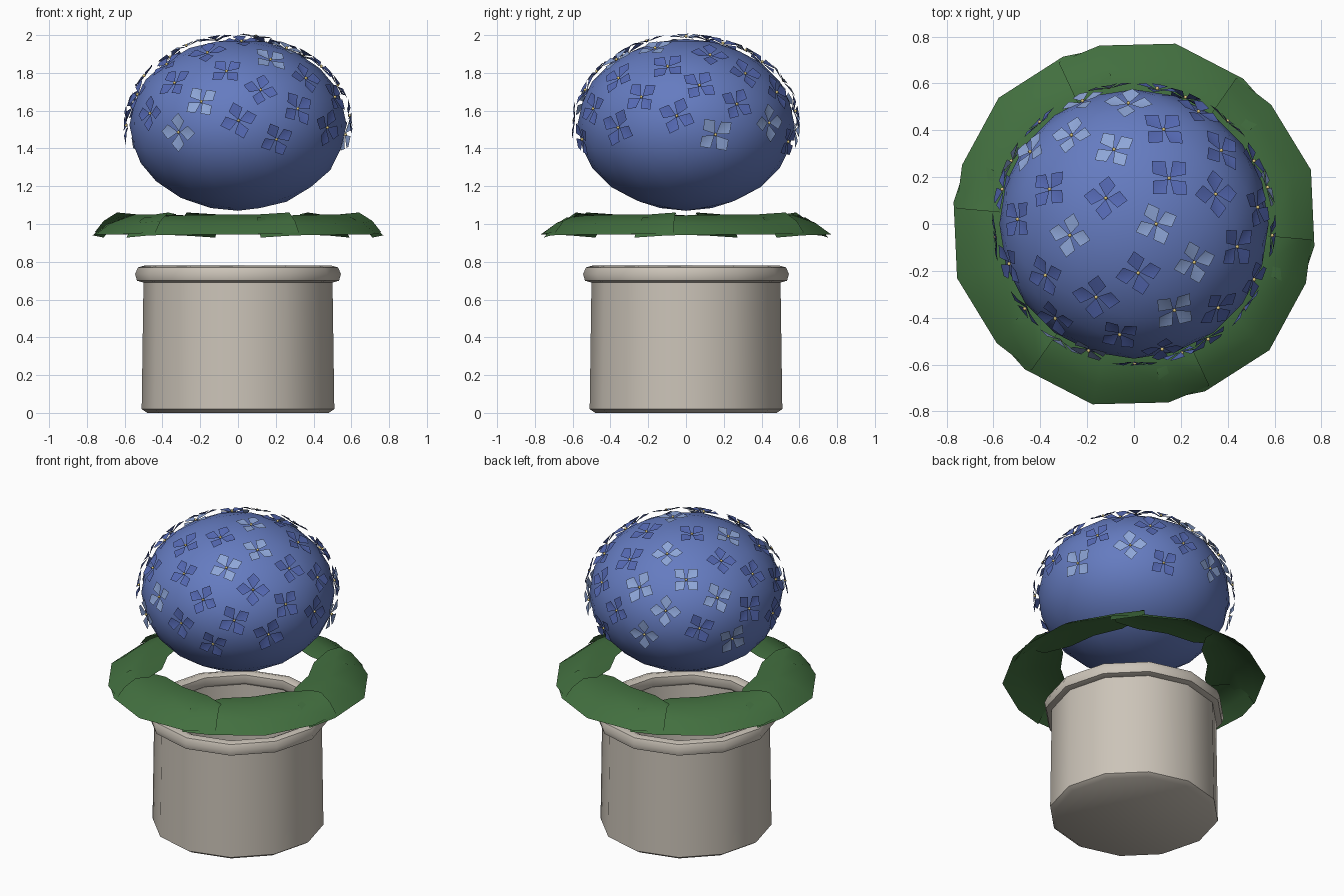
import bpy, bmesh, math, random
from mathutils import Vector, Matrix

if "Cube" in bpy.data.objects:
    bpy.data.objects.remove(bpy.data.objects["Cube"])

random.seed(4)


def mat(name, rgb):
    m = bpy.data.materials.new(name)
    m.diffuse_color = (*rgb, 1)
    m.use_nodes = True
    m.node_tree.nodes["Principled BSDF"].inputs["Base Color"].default_value = m.diffuse_color
    return m


STONE = mat("pale stone", (0.60, 0.55, 0.48))
GREEN = mat("leaf green", (0.055, 0.16, 0.05))
BLUE = mat("bloom blue", (0.13, 0.20, 0.53))
DEEP = mat("petal blue", (0.09, 0.14, 0.45))
LIGHT = mat("petal light blue", (0.27, 0.38, 0.68))
YELLOW = mat("floret yellow", (0.75, 0.60, 0.22))


def finish(name, bm, mats, angle=50, recalc=True):
    if recalc:
        bmesh.ops.recalc_face_normals(bm, faces=bm.faces)
    me = bpy.data.meshes.new(name)
    bm.to_mesh(me)
    bm.free()
    for m in mats:
        me.materials.append(m)
    ob = bpy.data.objects.new(name, me)
    bpy.context.collection.objects.link(ob)
    bpy.ops.object.select_all(action='DESELECT')
    ob.select_set(True)
    bpy.context.view_layer.objects.active = ob
    bpy.ops.object.shade_smooth_by_angle(angle=math.radians(angle))
    return ob


def lathe(name, profile, sides, m, closed=False):
    """Revolve (radius, z) points; an open profile gets capped at both ends."""
    bm = bmesh.new()
    rings = [[bm.verts.new((r * math.cos(2 * math.pi * k / sides),
                            r * math.sin(2 * math.pi * k / sides), z))
              for k in range(sides)] for r, z in profile]
    pairs = list(zip(rings, rings[1:]))
    if closed:
        pairs.append((rings[-1], rings[0]))
    for a, b in pairs:
        for k in range(sides):
            j = (k + 1) % sides
            bm.faces.new((a[k], a[j], b[j], b[k]))
    if not closed:
        bm.faces.new(rings[0])
        bm.faces.new(rings[-1])
    return finish(name, bm, [m])


# Hollow pot and its rounded rim
lathe("pot", [(0.48, 0), (0.51, 0.02), (0.50, 0.72), (0.47, 0.72), (0.47, 0.06)], 12, STONE)
lathe("pot_rim", [(0.50, 0.69), (0.535, 0.70), (0.545, 0.735), (0.53, 0.77),
                  (0.495, 0.78), (0.465, 0.765), (0.46, 0.72), (0.475, 0.695)], 12, STONE, True)

# Collar of six overlapping leaves sloping outward
stations = [(-38, 0.55, -0.012), (-24, 0.92, 0), (0, 1.0, 0.004), (24, 0.92, 0.006), (38, 0.55, 0.016)]
section = [(-0.175, 1.035), (-0.04, 1.045), (0.09, 1.00), (0.175, 0.94)]
for n in range(6):
    bm = bmesh.new()
    rows = []
    for deg, width, lift in stations:
        a = math.radians(77 + 60 * n + deg)
        mid = 0.615 + (0.05 if abs(deg) > 30 else 0.0)
        rows.append([bm.verts.new(((mid + d * width) * math.cos(a),
                                   (mid + d * width) * math.sin(a), z + lift))
                     for d, z in section])
    for a, b in zip(rows, rows[1:]):
        for k in range(3):
            bm.faces.new((a[k], a[k + 1], b[k + 1], b[k]))
    bmesh.ops.solidify(bm, geom=bm.faces[:], thickness=0.018)
    finish(f"leaf_{n + 1}", bm, [GREEN])

# Bloom ball
CZ, RX, RZ = 1.525, 0.575, 0.455
bm = bmesh.new()
bmesh.ops.create_icosphere(bm, subdivisions=3, radius=1,
                           matrix=Matrix.Translation((0, 0, CZ)) @ Matrix.Diagonal((RX, RX, RZ, 1)))
finish("bloom_ball", bm, [BLUE])

# Four-petalled florets on a golden-angle spiral
COUNT = 46
light = {0, 4, 5, 6, 10, 14, 19, 22, 27, 28, 37, 40, 41, 42, 43}
petals, centres = bmesh.new(), bmesh.new()
for i in range(COUNT):
    c = 1 - 1.2 * (i + 0.5) / COUNT
    s = math.sqrt(1 - c * c)
    a = math.radians(137.508) * i
    d = Vector((s * math.cos(a), s * math.sin(a), c))
    normal = Vector((d.x / RX, d.y / RX, d.z / RZ)).normalized()
    pos = Vector((d.x * RX, d.y * RX, CZ + d.z * RZ)) + normal * 0.014
    rot = normal.to_track_quat('Z', 'Y').to_matrix().to_4x4()
    spin = random.uniform(0, math.pi / 2)
    size = random.uniform(0.93, 1.07)
    for p in range(4):
        M = (Matrix.Translation(pos) @ rot
             @ Matrix.Rotation(spin + p * math.pi / 2, 4, 'Z') @ Matrix.Scale(size, 4))
        base, left, mid, right, tip = [petals.verts.new(M @ Vector(v)) for v in (
            (0.006, 0, 0.0), (0.060, 0.038, 0.012), (0.055, 0, 0.004),
            (0.060, -0.038, 0.012), (0.100, 0, 0.006))]
        for f in ((base, mid, left), (base, right, mid), (mid, tip, left), (mid, right, tip)):
            petals.faces.new(f).material_index = int(i in light)
    bmesh.ops.create_icosphere(centres, subdivisions=1, radius=0.009,
                               matrix=Matrix.Translation(pos + normal * 0.006))
finish("floret_petals", petals, [DEEP, LIGHT], 60, False)
finish("floret_centres", centres, [YELLOW])
